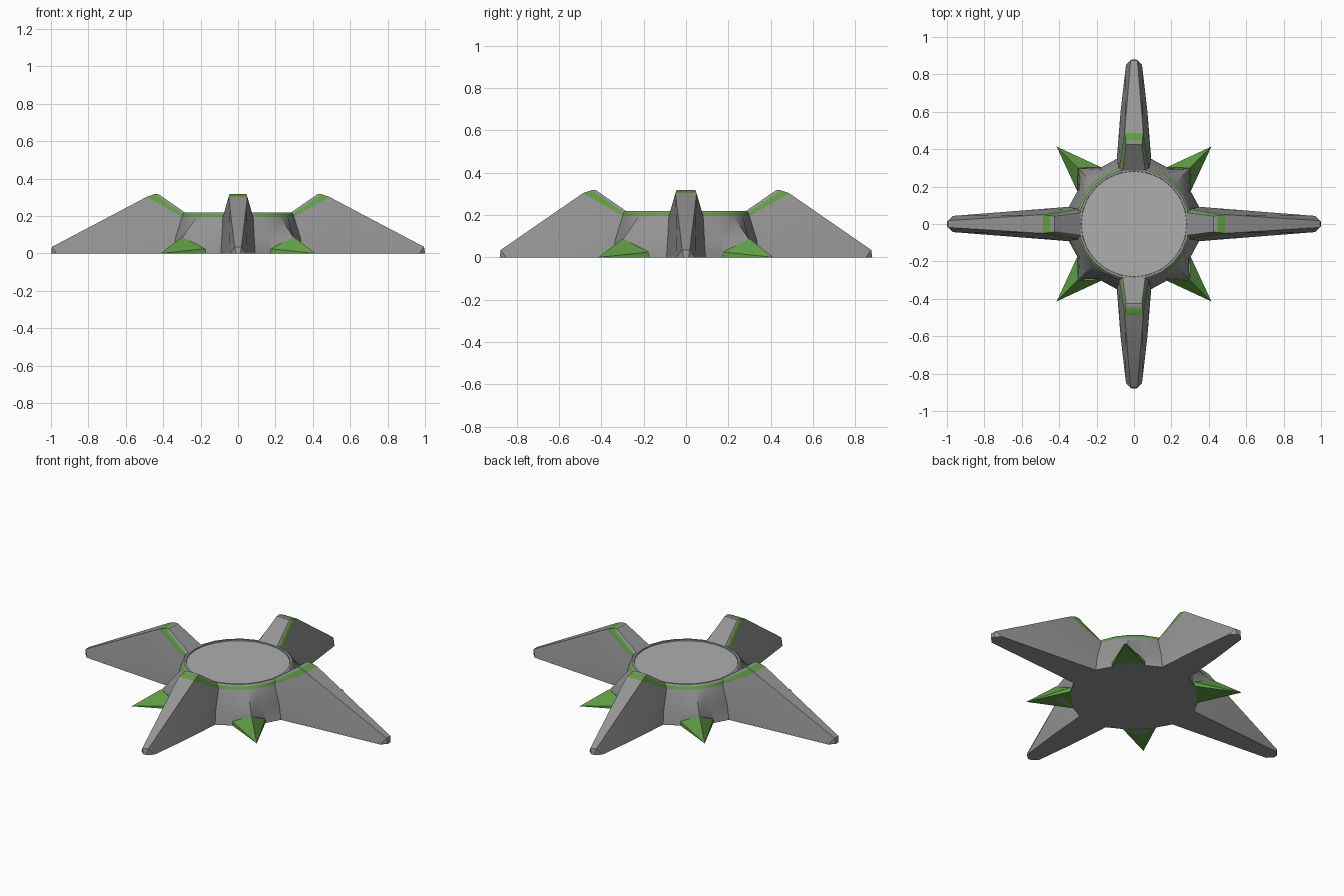
import bpy, bmesh, math
from mathutils import Matrix

if "Cube" in bpy.data.objects:
    bpy.data.objects.remove(bpy.data.objects["Cube"])

green = bpy.data.materials.new("green_paint")
green.diffuse_color = (0.12, 0.34, 0.06, 1)
green.use_nodes = True
green.node_tree.nodes["Principled BSDF"].inputs["Base Color"].default_value = green.diffuse_color
grey = bpy.data.materials.new("grey_hull")
grey.diffuse_color = (0.3, 0.3, 0.3, 1)
grey.use_nodes = True
grey.node_tree.nodes["Principled BSDF"].inputs["Base Color"].default_value = grey.diffuse_color
pale = bpy.data.materials.new("pale_grey_deck")
pale.diffuse_color = (0.42, 0.42, 0.42, 1)
pale.use_nodes = True
pale.node_tree.nodes["Principled BSDF"].inputs["Base Color"].default_value = pale.diffuse_color


def make(name, verts, faces, mats, greens=(), turn=0, smooth=25):
    bm = bmesh.new()
    vs = [bm.verts.new(v) for v in verts]
    for i, f in enumerate(faces):
        bm.faces.new([vs[k] for k in f]).material_index = 1 if i in greens else 0
    bmesh.ops.recalc_face_normals(bm, faces=bm.faces)
    bmesh.ops.transform(bm, matrix=Matrix.Rotation(math.radians(turn), 4, 'Z'), verts=bm.verts)
    me = bpy.data.meshes.new(name)
    bm.to_mesh(me)
    bm.free()
    for m in mats:
        me.materials.append(m)
    ob = bpy.data.objects.new(name, me)
    bpy.context.collection.objects.link(ob)
    bpy.ops.object.select_all(action='DESELECT')
    ob.select_set(True)
    bpy.context.view_layer.objects.active = ob
    bpy.ops.object.shade_smooth_by_angle(angle=math.radians(smooth))
    return ob


# central drum: round at the rim, flaring to ribs on the diagonals
N = 24
# each level: z, radius at 0, 15, 30 and 45 degrees
levels = [(0.0, 0.35, 0.36, 0.35, 0.42), (0.085, 0.34, 0.345, 0.335, 0.42),
          (0.195, 0.31, 0.31, 0.31, 0.315), (0.213, 0.303, 0.303, 0.303, 0.303),
          (0.22, 0.295, 0.295, 0.295, 0.295), (0.22, 0.283, 0.283, 0.283, 0.283),
          (0.2, 0.28, 0.28, 0.28, 0.28)]
verts, faces, greens = [], [], []
for z, *radii in levels:
    for i in range(N):
        k = i % 6
        r, a = radii[min(k, 6 - k)], math.tau * i / N
        verts.append((r * math.cos(a), r * math.sin(a), z))
for l in range(len(levels) - 1):
    for i in range(N):
        j = (i + 1) % N
        if l == 2:
            greens.append(len(faces))
        faces.append((l * N + i, l * N + j, l * N + N + j, l * N + N + i))
faces.append(tuple(range(N)))
faces.append(tuple(range((len(levels) - 1) * N, len(levels) * N)))
make("central_drum", verts, faces, [grey, green], greens)

# pale round deck inside the rim
bpy.ops.mesh.primitive_cylinder_add(vertices=48, radius=0.281, depth=0.02, location=(0, 0, 0.203))
deck = bpy.context.object
deck.name = "round_deck"
deck.data.materials.append(pale)
bpy.ops.object.shade_smooth_by_angle(angle=math.radians(30))


# long fins with a green stripe running up to the crest
def fin(name, length, turn):
    # r, z, half width
    pts = [(0.285, 0.22, 0.06), (0.425, 0.317, 0.042), (0.447, 0.317, 0.045), (0.487, 0.303, 0.05),
           (length - 0.005, 0.035, 0.018), (length, 0, 0.012), (length - 0.03, 0, 0.043),
           (0.6, 0, 0.072), (0.31, 0, 0.095), (0.285, 0.188, 0.083), (0.285, 0.207, 0.072)]
    n = len(pts)
    verts = [(r, s * w, z) for s in (1, -1) for r, z, w in pts]
    side = [(0, 1, 2, 10), (10, 2, 3, 9), (9, 3, 7, 8), (3, 4, 6, 7), (4, 5, 6)]
    faces = side + [tuple(k + n for k in f) for f in side]
    faces += [(i, (i + 1) % n, (i + 1) % n + n, i + n) for i in range(n)]
    make(name, verts, faces, [grey, green], (1, 6, 12), turn)


for name, length, turn in (("right_fin", 1.0, 0), ("back_fin", 0.88, 90),
                           ("left_fin", 1.0, 180), ("front_fin", 0.88, 270)):
    fin(name, length, turn)

# green spikes on the diagonals
for i in range(4):
    c, s = 0.35 * math.cos(math.radians(15)), 0.35 * math.sin(math.radians(15))
    verts = [(0.585, 0, 0), (0.424, 0, 0.088), (c, s, 0), (c, -s, 0),
             (c, s, 0.025), (c, -s, 0.025)]
    faces = [(0, 1, 4), (0, 4, 2), (0, 5, 1), (0, 3, 5), (0, 2, 3), (1, 5, 4), (2, 4, 5, 3)]
    make("corner_spike_%d" % (i + 1), verts, faces, [green], (), 45 + 90 * i, 20)
